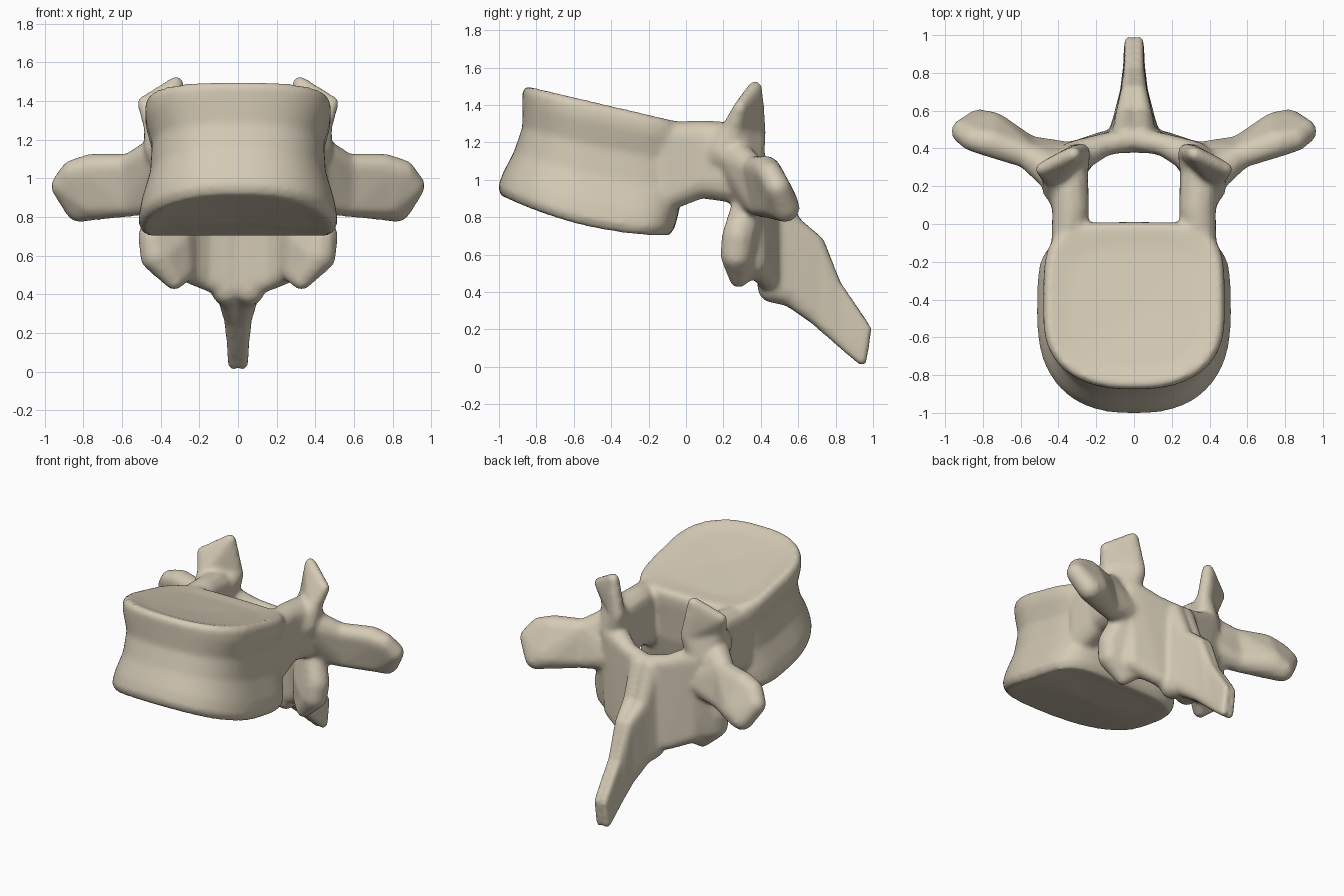
import bpy, bmesh, math
from mathutils import Vector

if "Cube" in bpy.data.objects:
    bpy.data.objects.remove(bpy.data.objects["Cube"], do_unlink=True)

bone = bpy.data.materials.new("pale bone")
bone.use_nodes = True
colour = (0.66, 0.59, 0.46, 1)
bone.diffuse_color = colour
bone.node_tree.nodes["Principled BSDF"].inputs["Base Color"].default_value = colour

whole = bmesh.new()


def add(piece):
    """Append one closed piece to the whole bone."""
    bmesh.ops.recalc_face_normals(piece, faces=piece.faces)
    mesh = bpy.data.meshes.new("piece")
    piece.to_mesh(mesh)
    piece.free()
    whole.from_mesh(mesh)
    bpy.data.meshes.remove(mesh)


def hull(balls):
    """Stretch a skin around balls given as (x, y, z, radius)."""
    piece = bmesh.new()
    for x, y, z, r in balls:
        made = bmesh.ops.create_icosphere(piece, subdivisions=2, radius=r)
        bmesh.ops.translate(piece, verts=made["verts"], vec=(x, y, z))
    bmesh.ops.delete(piece, geom=piece.faces[:], context="FACES_ONLY")
    bmesh.ops.delete(piece, geom=piece.edges[:], context="EDGES_FACES") if not piece.verts else None
    bmesh.ops.convex_hull(piece, input=piece.verts[:])
    loose = [v for v in piece.verts if not v.link_faces]
    bmesh.ops.delete(piece, geom=loose, context="VERTS")
    wires = [e for e in piece.edges if not e.link_faces]
    bmesh.ops.delete(piece, geom=wires, context="EDGES")
    add(piece)


def chain(sections):
    """Hull each pair of neighbouring sections, on both sides."""
    for side in (1, -1):
        for a, b in zip(sections, sections[1:]):
            hull([(side * x, y, z, r) for x, y, z, r in a + b])


# Vertebral body: waisted drum with a round front and a boxy back
def top_z(y):
    return 1.5 - 0.235 * (y + 0.84)


def bottom_z(y):
    return 0.7 + 0.27 * (y + 0.1) ** 2


def power(v, e):
    return math.copysign(abs(v) ** e, v)


# height fraction, half width, front y, back y
levels = [(0, .49, -.99, -.09), (.07, .515, -1.005, -.06), (.2, .5, -.98, -.04),
          (.42, .455, -.92, -.01), (.65, .445, -.875, 0), (.85, .48, -.875, .01),
          (.95, .48, -.875, .01), (1, .455, -.85, -.01)]
SIDES, MIDDLE = 64, -0.48
drum = bmesh.new()
rings = []
for t, width, front, back in levels:
    ring = []
    for i in range(SIDES):
        a = math.tau * i / SIDES
        c, s = math.cos(a), math.sin(a)
        e = 0.45 if s > 0 else 0.82
        x = width * power(c, e)
        y = MIDDLE + (back - MIDDLE if s > 0 else MIDDLE - front) * power(s, e)
        z = bottom_z(y) + t * (top_z(y) - bottom_z(y))
        ring.append(drum.verts.new((x, y, z)))
    rings.append(ring)
for low, high in zip(rings, rings[1:]):
    for i in range(SIDES):
        j = (i + 1) % SIDES
        drum.faces.new((low[i], low[j], high[j], high[i]))
# Slightly dished end plates
for ring, dip in ((rings[0], 0.03), (rings[-1], -0.03)):
    centre = Vector((0, MIDDLE, 0))
    inner = []
    for v in ring:
        p = centre.lerp(v.co, 0.75)
        p.z = (bottom_z(p.y) if dip > 0 else top_z(p.y)) + dip * 0.6
        inner.append(drum.verts.new(p))
    base = bottom_z(MIDDLE) if dip > 0 else top_z(MIDDLE)
    hub = drum.verts.new((0, MIDDLE, base + dip))
    for i in range(SIDES):
        j = (i + 1) % SIDES
        drum.faces.new((ring[i], ring[j], inner[j], inner[i]))
        drum.faces.new((inner[i], inner[j], hub))
add(drum)

# Pedicles
chain([
    [(.35, -.1, 1.22, .09), (.35, -.1, .92, .09)],
    [(.335, .08, 1.22, .1), (.335, .08, 1.0, .1)],
    [(.35, .25, 1.2, .11), (.35, .27, .98, .11)],
])

# Upper joint processes
chain([
    [(.37, .2, 1.15, .12), (.34, .32, 1.1, .1)],
    [(.43, .25, 1.27, .06), (.28, .38, 1.25, .05)],
    [(.49, .29, 1.39, .035), (.32, .365, 1.4, .05), (.32, .37, 1.49, .04)],
])

# Transverse processes
chain([
    [(.4, .25, 1.13, .1), (.36, .34, .92, .1)],
    [(.56, .36, 1.06, .07), (.56, .4, .87, .07)],
    [(.76, .43, 1.05, .08), (.76, .5, .88, .1)],
    [(.85, .45, 1.03, .07), (.9, .49, .96, .07), (.82, .53, .85, .08)],
])

# Laminae
chain([
    [(0, .45, 1.0, .06), (0, .46, .43, .07)],
    [(.16, .42, 1.03, .06), (.17, .43, .48, .06)],
    [(.32, .35, 1.08, .09), (.31, .36, .56, .08)],
])

# Lower joint processes
chain([
    [(.34, .35, .92, .09)],
    [(.43, .28, .7, .09), (.31, .33, .7, .09)],
    [(.42, .27, .6, .09), (.28, .33, .52, .06)],
    [(.33, .28, .47, .05)],
])

# Spinous process with a cleft tip
chain([
    [(.04, .45, .98, .08), (.06, .46, .42, .08)],
    [(.04, .56, .76, .06), (.04, .56, .39, .07)],
    [(.025, .7, .66, .045), (.025, .7, .27, .05)],
    [(.022, .8, .44, .032), (.022, .83, .14, .038)],
    [(.024, .97, .2, .026), (.024, .94, .035, .03)],
])

mesh = bpy.data.meshes.new("vertebra")
whole.to_mesh(mesh)
whole.free()
mesh.materials.append(bone)
vertebra = bpy.data.objects.new("vertebra", mesh)
bpy.context.collection.objects.link(vertebra)

# Fuse the pieces into one skin and soften the joins
fuse = vertebra.modifiers.new("fuse", "REMESH")
fuse.mode = "VOXEL"
fuse.voxel_size = 0.016
fuse.use_smooth_shade = True
soften = vertebra.modifiers.new("soften", "SMOOTH")
soften.factor = 0.5
soften.iterations = 8
